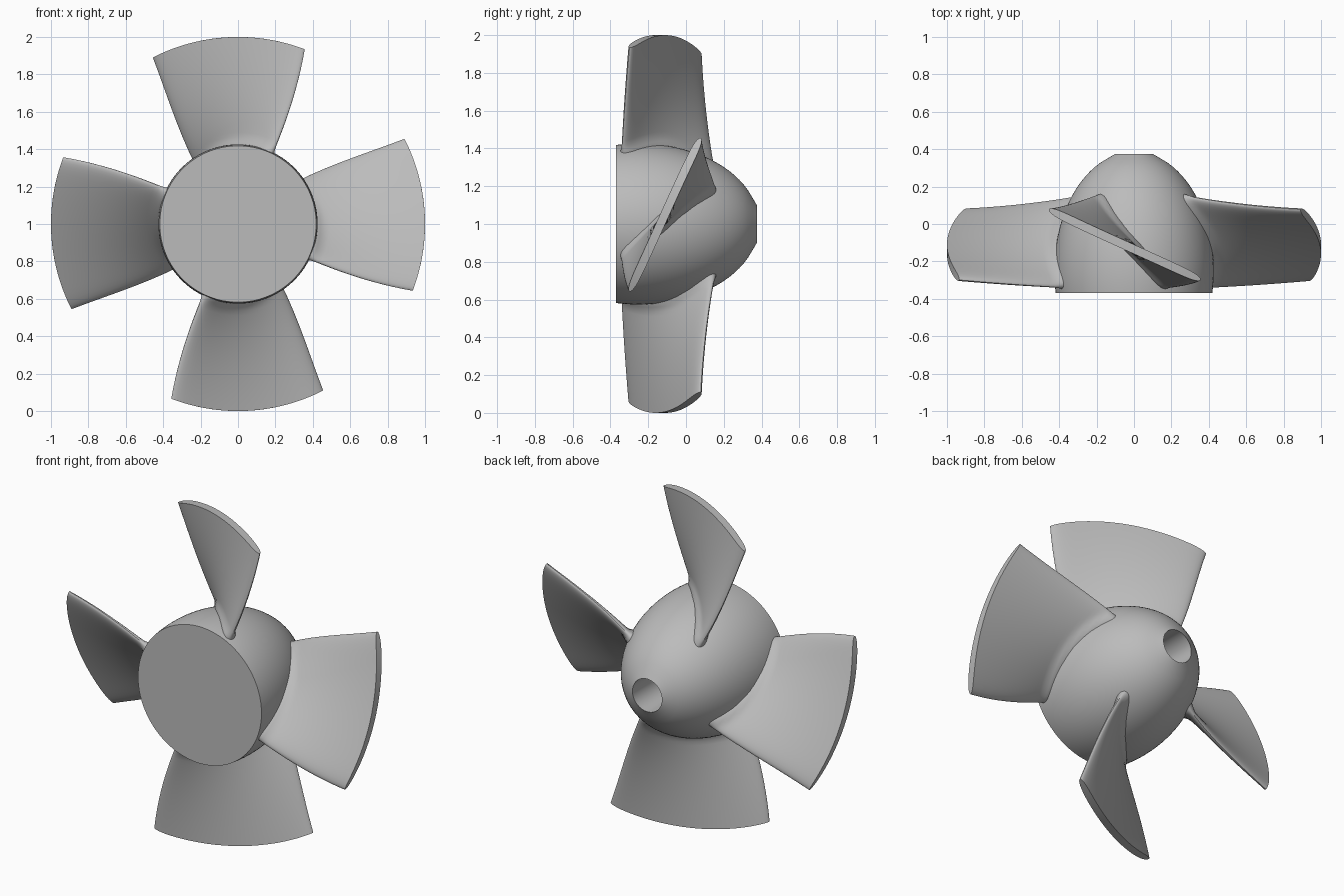
import bpy, bmesh, math
from mathutils import Matrix, Vector

if "Cube" in bpy.data.objects:
    bpy.data.objects.remove(bpy.data.objects["Cube"])

AXIS = Vector((0, 0, 1))      # shaft centre, axis runs along y
FRONT, BACK = -0.37, 0.375
BORE = 0.1
PITCH = 0.45                  # axial travel per radian of the helical blades

# Single grey material
grey = bpy.data.materials.new("plain grey")
grey.use_nodes = True
colour = (0.5, 0.5, 0.5, 1)
grey.diffuse_color = colour
grey.node_tree.nodes["Principled BSDF"].inputs["Base Color"].default_value = colour


def finish(bm, name):
    bmesh.ops.recalc_face_normals(bm, faces=bm.faces)
    mesh = bpy.data.meshes.new(name)
    bm.to_mesh(mesh)
    bm.free()
    mesh.materials.append(grey)
    obj = bpy.data.objects.new(name, mesh)
    bpy.context.collection.objects.link(obj)
    bpy.ops.object.select_all(action='DESELECT')
    obj.select_set(True)
    bpy.context.view_layer.objects.active = obj
    bpy.ops.object.shade_smooth_by_angle(angle=math.radians(35))
    return obj


def hub_radius(y):
    return 0.426 * math.sqrt(1 - ((y + 0.25) / 0.637) ** 2)


# Hub: half-egg with a flat front disc and a blind bore in the back
def build_hub(steps=32):
    ys = [FRONT + (BACK - FRONT) * i / steps for i in range(steps + 1)]
    profile = [(0, FRONT)] + [(hub_radius(y), y) for y in ys[:-1]]
    profile += [(BORE, BACK), (BORE, -0.15), (0, -0.15)]
    bm = bmesh.new()
    verts = [bm.verts.new(AXIS + Vector((r, y, 0))) for r, y in profile]
    edges = [bm.edges.new(pair) for pair in zip(verts, verts[1:])]
    bmesh.ops.spin(bm, geom=verts + edges, cent=AXIS, axis=(0, 1, 0),
                   angle=math.tau, steps=96, use_merge=True)
    bmesh.ops.remove_doubles(bm, verts=bm.verts, dist=1e-5)
    finish(bm, "hub")


def blade_point(r, s, side):
    """Point on a blade skin: s runs across the chord, side is +1 or -1."""
    k = (1 - r) / 0.57
    start = math.radians(-27.1 - 3.5 * k - 4.0 * k * k)
    end = math.radians(20.9 + 6.5 * k - 1.4 * k * k)
    theta = start + (end - start) * s
    y = -0.135 - PITCH * theta
    # Rounded edges, with a small flare where the blade meets the hub
    flare = 0.02 * max(0, 1 - (r - hub_radius(y)) / 0.05) ** 2 if r > hub_radius(y) else 0.02
    half = (0.023 + flare) * math.sqrt(max(0, 1 - abs(2 * s - 1) ** 10))
    length = math.hypot(r, PITCH)
    theta += side * half * PITCH / length / r
    y += side * half * r / length
    return AXIS + Vector((r * math.sin(theta), max(y, FRONT + 0.005), r * math.cos(theta)))


# Blade: twisted thin solid of constant pitch, ending on a cylinder
def build_blade(name, turn, rows=30, cols=28):
    bm = bmesh.new()
    chord = [0.5 - 0.5 * math.cos(math.pi * j / cols) for j in range(cols + 1)]
    skins = []
    for side in (1, -1):
        skins.append([[bm.verts.new(blade_point(0.27 + 0.73 * i / rows, s, side))
                       for s in chord] for i in range(rows + 1)])
    for grid in skins:
        for a, b in zip(grid, grid[1:]):
            for j in range(cols):
                bm.faces.new((a[j], a[j + 1], b[j + 1], b[j]))
    for row in (0, rows):
        a, b = skins[0][row], skins[1][row]
        for j in range(cols):
            bm.faces.new((a[j], a[j + 1], b[j + 1], b[j]))
    bmesh.ops.remove_doubles(bm, verts=bm.verts, dist=1e-5)
    bmesh.ops.rotate(bm, verts=bm.verts, cent=AXIS,
                     matrix=Matrix.Rotation(turn, 3, 'Y'))
    finish(bm, name)


build_hub()
for n, place in enumerate(("top", "left", "bottom", "right")):
    build_blade(place + "_blade", n * math.pi / 2)
